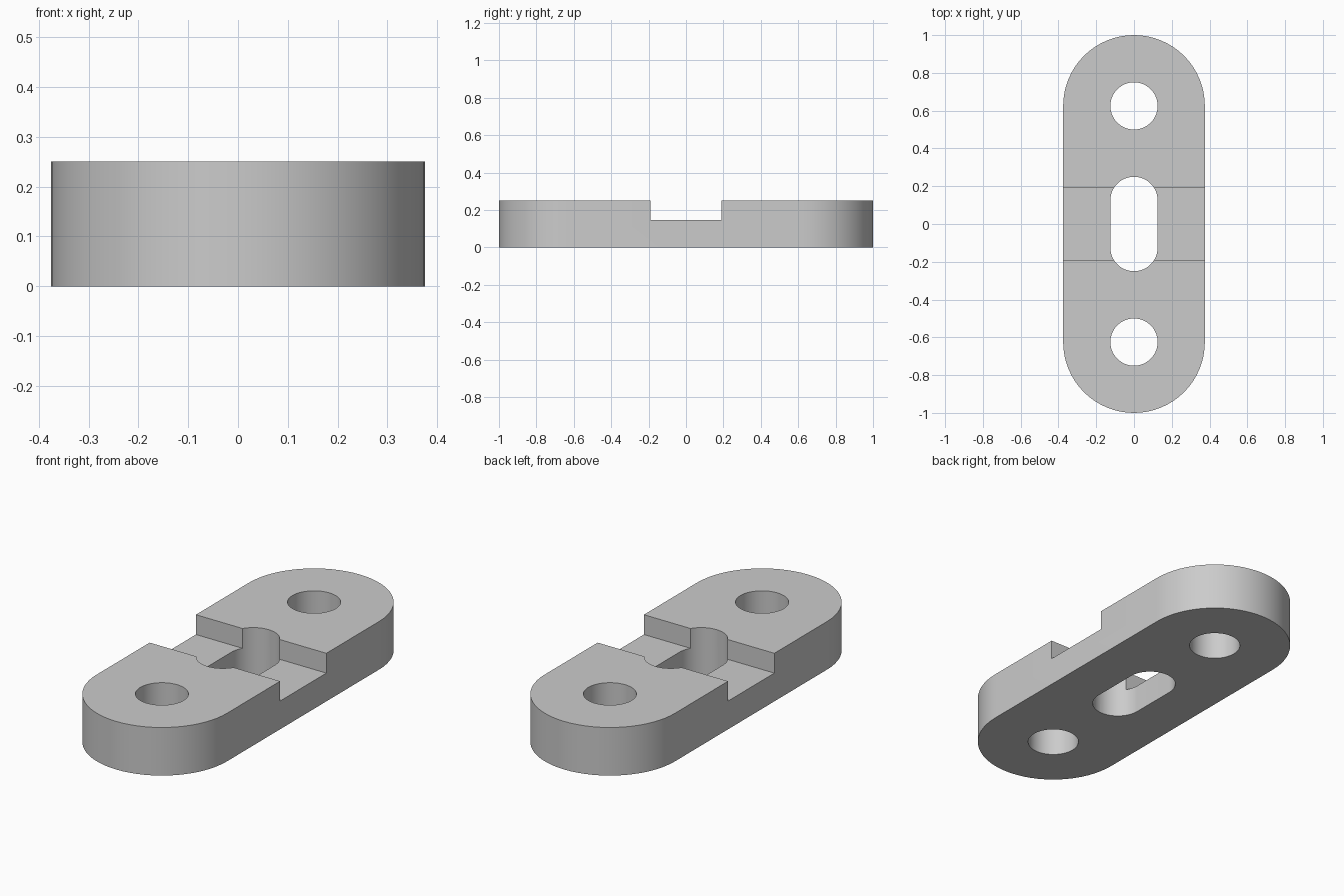
import bpy
import bmesh
from math import cos, sin, pi, radians

HEIGHT = 0.25
END_Y = 0.625
HOLE_R = 0.125
NOTCH_HALF = 0.19
NOTCH_FLOOR = 0.147
ARC_STEPS = 32

cube = bpy.data.objects.get("Cube")
if cube:
    bpy.data.objects.remove(cube, do_unlink=True)

grey = bpy.data.materials.new("plain grey")
grey.use_nodes = True
colour = (0.6, 0.6, 0.6, 1)
grey.diffuse_color = colour
grey.node_tree.nodes["Principled BSDF"].inputs["Base Color"].default_value = colour


def prism(name, outline, bottom, top):
    """Extrude a closed counter-clockwise outline upwards."""
    bm = bmesh.new()
    base = bm.faces.new([bm.verts.new((x, y, bottom)) for x, y in outline])
    side = bmesh.ops.extrude_face_region(bm, geom=[base])
    raised = [v for v in side["geom"] if isinstance(v, bmesh.types.BMVert)]
    bmesh.ops.translate(bm, verts=raised, vec=(0, 0, top - bottom))
    bmesh.ops.recalc_face_normals(bm, faces=bm.faces)
    mesh = bpy.data.meshes.new(name)
    bm.to_mesh(mesh)
    bm.free()
    mesh.materials.append(grey)
    obj = bpy.data.objects.new(name, mesh)
    bpy.context.collection.objects.link(obj)
    return obj


def stadium(radius, half_straight):
    """Outline with round ends and straight sides along y."""
    points = []
    for start, y in ((0, half_straight), (pi, -half_straight)):
        for i in range(ARC_STEPS + 1):
            a = start + pi * i / ARC_STEPS
            points.append((radius * cos(a), y + radius * sin(a)))
    return points


def circle(radius, y):
    steps = 2 * ARC_STEPS
    return [(radius * cos(2 * pi * i / steps), y + radius * sin(2 * pi * i / steps))
            for i in range(steps)]


# Link plate with rounded ends
plate = prism("link_plate", stadium(0.375, END_Y), 0, HEIGHT)

# Round holes, central slot and cross notch
n = NOTCH_HALF
cutters = [
    prism("front_hole_cutter", circle(HOLE_R, -END_Y), -0.1, 0.4),
    prism("back_hole_cutter", circle(HOLE_R, END_Y), -0.1, 0.4),
    prism("slot_cutter", stadium(HOLE_R, HOLE_R), -0.1, 0.4),
    prism("notch_cutter", [(-1, -n), (1, -n), (1, n), (-1, n)], NOTCH_FLOOR, 0.5),
]
bpy.context.view_layer.objects.active = plate
for cutter in cutters:
    cut = plate.modifiers.new(cutter.name, "BOOLEAN")
    cut.operation = "DIFFERENCE"
    cut.solver = "EXACT"
    cut.object = cutter
    bpy.ops.object.modifier_apply(modifier=cut.name)
for cutter in cutters:
    bpy.data.objects.remove(cutter, do_unlink=True)

# Smooth round walls with crisp rims
bpy.ops.object.select_all(action="DESELECT")
plate.select_set(True)
bpy.ops.object.shade_smooth_by_angle(angle=radians(30))
